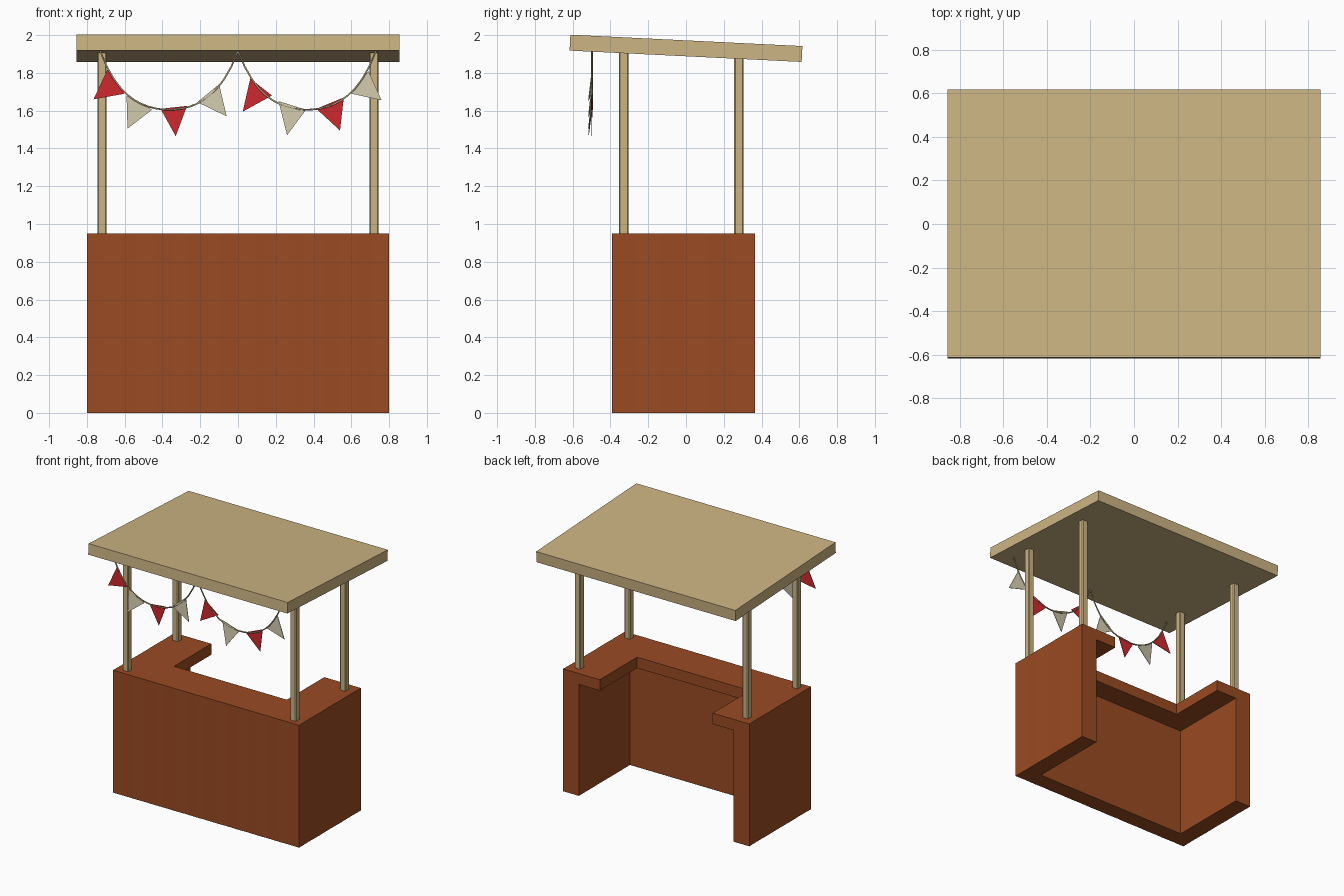
import bpy, bmesh, math
from mathutils import Vector

if "Cube" in bpy.data.objects:
    bpy.data.objects.remove(bpy.data.objects["Cube"])


def material(name, rgb):
    m = bpy.data.materials.new(name)
    m.diffuse_color = (*rgb, 1)
    m.use_nodes = True
    m.node_tree.nodes["Principled BSDF"].inputs["Base Color"].default_value = m.diffuse_color
    return m


BROWN = material("red_brown_wood", (0.325, 0.070, 0.017))
PALE = material("pale_wood", (0.610, 0.462, 0.230))
RED = material("red_cloth", (0.620, 0.022, 0.028))
CREAM = material("cream_cloth", (0.610, 0.560, 0.400))
ROPE = material("rope", (0.420, 0.340, 0.200))


def finish(bm, name, mat):
    bmesh.ops.recalc_face_normals(bm, faces=bm.faces)
    me = bpy.data.meshes.new(name)
    bm.to_mesh(me)
    bm.free()
    me.materials.append(mat)
    ob = bpy.data.objects.new(name, me)
    bpy.context.collection.objects.link(ob)
    return ob


def prism(name, pts, depth, mat):
    """Solid made by pushing a flat polygon along a vector."""
    bm = bmesh.new()
    f = bm.faces.new([bm.verts.new(p) for p in pts])
    r = bmesh.ops.extrude_face_region(bm, geom=[f], use_keep_orig=True)
    verts = [g for g in r["geom"] if isinstance(g, bmesh.types.BMVert)]
    bmesh.ops.translate(bm, verts=verts, vec=depth)
    return finish(bm, name, mat)


def box(name, size, loc, mat, rot_x=0, bevel=0):
    bm = bmesh.new()
    bmesh.ops.create_cube(bm, size=1)
    bmesh.ops.scale(bm, vec=size, verts=bm.verts)
    ob = finish(bm, name, mat)
    ob.location = loc
    ob.rotation_euler.x = rot_x
    if bevel:
        b = ob.modifiers.new("bevel", "BEVEL")
        b.width, b.segments = bevel, 1
    return ob


# Counter: U-shaped outline whose outer sides are barely faceted planks
HX, Y0, Y1 = 0.80, -0.393, 0.365


def planks(a, b, n, normal):
    a, b, normal = Vector(a), Vector(b), Vector(normal)
    return [a.lerp(b, i / n) - normal * (0.002 if i % 2 else 0)
            for i in range(n)]


def u_shape(side, front):
    pts = planks((-HX, Y1), (-HX, Y0), 6, (-1, 0))
    pts += planks((-HX, Y0), (HX, Y0), 18, (0, -1))
    pts += planks((HX, Y0), (HX, Y1), 6, (1, 0))
    pts += [(HX, Y1), (HX - side, Y1), (HX - side, Y0 + front),
            (-HX + side, Y0 + front), (-HX + side, Y1)]
    return pts


prism("counter_walls", [(p[0], p[1], 0) for p in u_shape(0.135, 0.13)],
      (0, 0, 0.865), BROWN)
prism("counter_top", [(p[0], p[1], 0.865) for p in u_shape(0.315, 0.30)],
      (0, 0, 0.085), BROWN)

# Posts and sloping roof
for sx, side in ((-1, "left"), (1, "right")):
    for y, top, end in ((-0.33, 1.925, "front"), (0.28, 1.895, "back")):
        box(f"{end}_{side}_post", (0.05, 0.05, top - 0.945),
            (sx * 0.72, y, (top + 0.945) / 2), PALE, bevel=0.006)
box("roof", (1.71, 1.23, 0.084), (0, 0, 1.93), PALE, rot_x=math.radians(-2.8))

# Bunting string: two hanging curves
YS, HALF, K = -0.498, 0.365, 2.7
curve = bpy.data.curves.new("bunting_string", "CURVE")
curve.dimensions = "3D"
curve.bevel_depth = 0.005
curve.bevel_resolution = 1
curve.use_fill_caps = True
for c in (-HALF, HALF):
    sp = curve.splines.new("POLY")
    sp.points.add(20)
    for i, p in enumerate(sp.points):
        u = i / 10 - 1
        z = 1.605 + 0.31 * (math.cosh(K * u) - 1) / (math.cosh(K) - 1)
        p.co = (c + u * HALF, YS, z, 1)
curve.materials.append(ROPE)
string = bpy.data.objects.new("bunting_string", curve)
bpy.context.collection.objects.link(string)

# Flags: two corners on the string, then the tip (x, z)
flags = [
    ((-0.69, 1.82), (-0.60, 1.69), (-0.765, 1.66)),
    ((-0.59, 1.68), (-0.455, 1.605), (-0.585, 1.505)),
    ((-0.41, 1.61), (-0.27, 1.625), (-0.33, 1.465)),
    ((-0.215, 1.645), (-0.10, 1.74), (-0.06, 1.57)),
    ((0.065, 1.77), (0.18, 1.68), (0.025, 1.595)),
    ((0.215, 1.65), (0.36, 1.605), (0.26, 1.47)),
    ((0.415, 1.61), (0.56, 1.67), (0.54, 1.495)),
    ((0.60, 1.69), (0.69, 1.81), (0.76, 1.655)),
]
for i, (a, b, t) in enumerate(flags):
    tip_y = YS - (0.02 if i % 2 else 0.003)
    pts = [(a[0], YS - 0.002, a[1]), (b[0], YS - 0.002, b[1]),
           (t[0], tip_y, t[1])]
    mat = (RED, CREAM)[i % 2]
    prism(f"flag_{i + 1}", pts, (0, 0.004, 0), mat)
